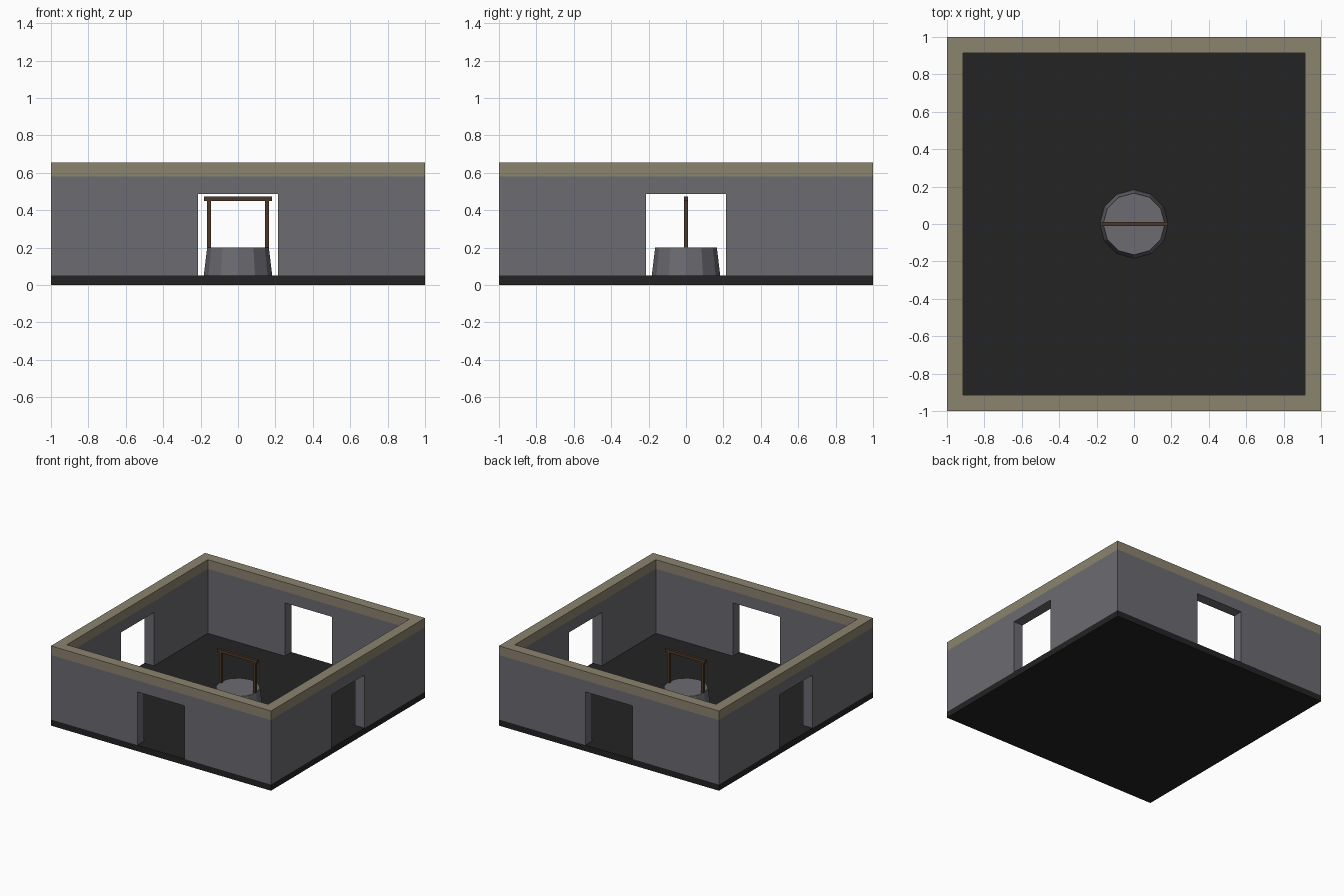
import bpy, bmesh, math

if "Cube" in bpy.data.objects:
    bpy.data.objects.remove(bpy.data.objects["Cube"])


def material(name, rgb):
    def lin(c):
        c /= 255
        return c / 12.92 if c <= 0.04045 else ((c + 0.055) / 1.055) ** 2.4
    m = bpy.data.materials.new(name)
    m.diffuse_color = (*[lin(c) for c in rgb], 1)
    m.use_nodes = True
    m.node_tree.nodes["Principled BSDF"].inputs["Base Color"].default_value = m.diffuse_color
    return m


STONE = material("grey stone", (107, 107, 113))
TRIM = material("tan trim", (139, 131, 110))
DARK = material("dark floor", (35, 35, 35))
WOOD = material("brown wood", (76, 56, 40))


def finish(name, bm, mat):
    me = bpy.data.meshes.new(name)
    bm.to_mesh(me)
    bm.free()
    ob = bpy.data.objects.new(name, me)
    bpy.context.collection.objects.link(ob)
    if mat:
        me.materials.append(mat)
    return ob


def box(name, x, y, z, mat):
    """Box from (min, max) ranges."""
    bm = bmesh.new()
    bmesh.ops.create_cube(bm, size=1)
    for v in bm.verts:
        v.co = [r[0] if c < 0 else r[1] for c, r in zip(v.co, (x, y, z))]
    return finish(name, bm, mat)


def cut(ob, cutters):
    """Boolean-subtract the cutters, apply, then remove them."""
    for c in cutters:
        c.hide_render = True
        mod = ob.modifiers.new("cut", 'BOOLEAN')
        mod.operation, mod.solver, mod.object = 'DIFFERENCE', 'EXACT', c
    dg = bpy.context.evaluated_depsgraph_get()
    me = bpy.data.meshes.new_from_object(ob.evaluated_get(dg))
    ob.modifiers.clear()
    ob.data = me
    for c in cutters:
        bpy.data.objects.remove(c)


FULL, INNER, DOOR = (-1, 1), (-0.915, 0.915), (-0.215, 0.215)
FLOOR, WALL_TOP, TOP, DOOR_TOP = 0.05, 0.58, 0.655, 0.487

# floor slab
box("floor_slab", FULL, FULL, (0, FLOOR), DARK)

# walls with a doorway in the middle of each side
walls = box("walls", FULL, FULL, (FLOOR, WALL_TOP), STONE)
cut(walls, [box("room_cutter", INNER, INNER, (-1, 2), STONE),
            box("door_cutter_x", (-2, 2), DOOR, (-0.5, DOOR_TOP), STONE),
            box("door_cutter_y", DOOR, (-2, 2), (-0.6, DOOR_TOP), STONE)])

# tan band on top of the walls
trim = box("wall_trim", FULL, FULL, (WALL_TOP, TOP), TRIM)
cut(trim, [box("trim_cutter", INNER, INNER, (-1, 2), TRIM)])

# twelve-sided tapered well
bm = bmesh.new()
rings = []
for r, z in ((0.183, FLOOR), (0.165, 0.2)):
    rings.append([bm.verts.new((r * math.cos(a), r * math.sin(a), z))
                  for a in (i * math.tau / 12 for i in range(12))])
low, high = rings
bm.faces.new(low[::-1])
bm.faces.new(high)
for i in range(12):
    j = (i + 1) % 12
    bm.faces.new((low[i], low[j], high[j], high[i]))
finish("well_base", bm, STONE)

# wooden frame over the well
for side, s in (("left", -1), ("right", 1)):
    box(side + "_post", (s * 0.155 - 0.011, s * 0.155 + 0.011),
        (-0.011, 0.011), (0.2, 0.448), WOOD)
box("cross_beam", (-0.182, 0.182), (-0.011, 0.011), (0.448, 0.472), WOOD)
